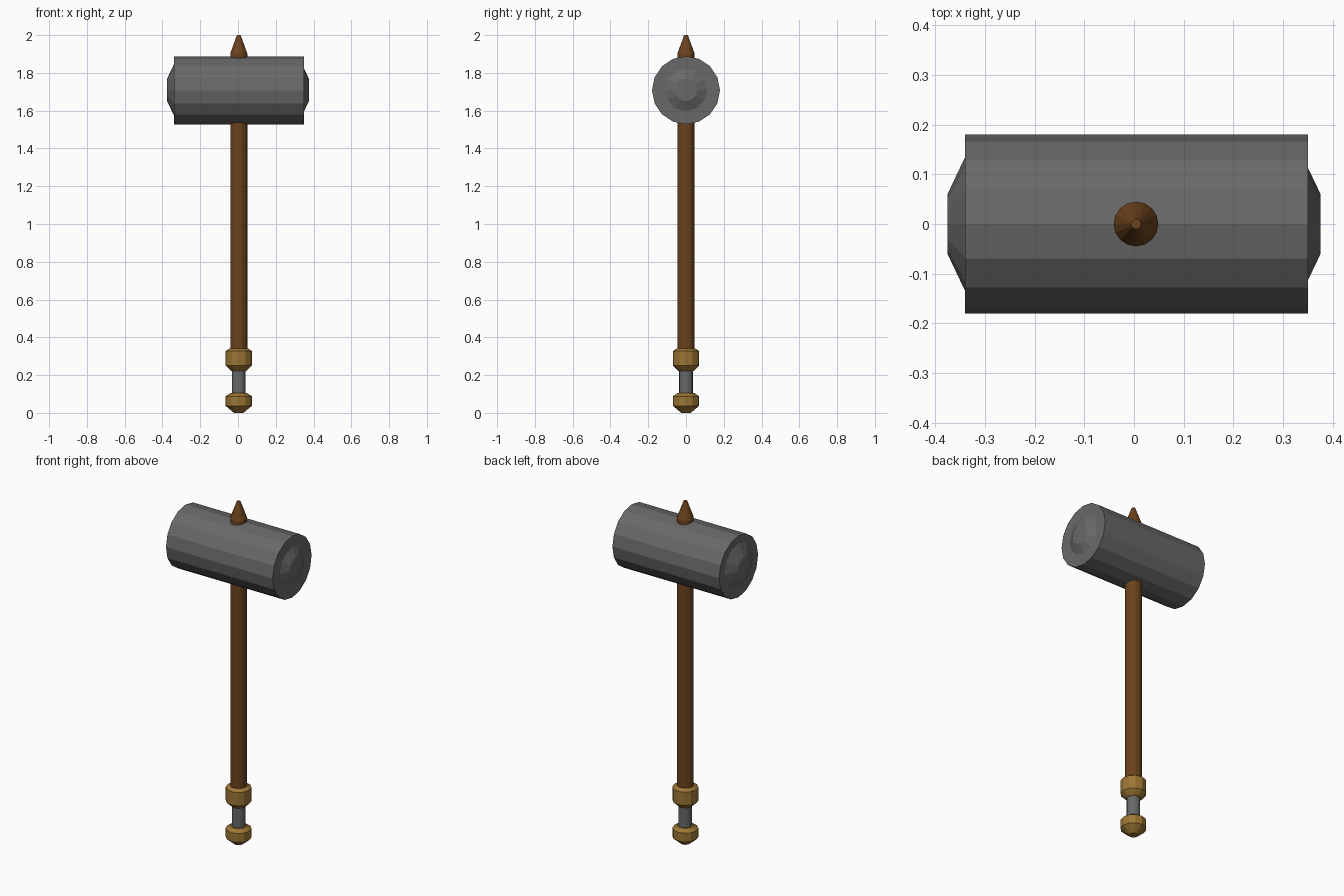
import bpy, bmesh
from math import cos, sin, pi

if "Cube" in bpy.data.objects:
    bpy.data.objects.remove(bpy.data.objects["Cube"])


def material(name, rgb):
    m = bpy.data.materials.new(name)
    m.diffuse_color = (*rgb, 1)
    m.use_nodes = True
    m.node_tree.nodes["Principled BSDF"].inputs["Base Color"].default_value = m.diffuse_color
    return m


wood = material("wood", (0.15, 0.055, 0.012))
brass = material("brass", (0.33, 0.18, 0.035))
steel = material("steel", (0.14, 0.14, 0.14))


def lathe(name, profile, sides, mat, center=(0, 0, 0), axis='Z'):
    """Closed faceted solid from (radius, height) pairs around the z or x axis."""
    bm = bmesh.new()
    rings = []
    for r, h in profile:
        ring = []
        for i in range(sides):
            a = 2 * pi * i / sides
            u, v = r * cos(a), r * sin(a)
            ring.append(bm.verts.new((u, v, h) if axis == 'Z' else (h, u, v)))
        rings.append(ring)
    for lo, hi in zip(rings, rings[1:]):
        for i in range(sides):
            j = (i + 1) % sides
            bm.faces.new((lo[i], lo[j], hi[j], hi[i]))
    bm.faces.new(rings[0][::-1])
    bm.faces.new(rings[-1])
    bmesh.ops.recalc_face_normals(bm, faces=bm.faces)
    me = bpy.data.meshes.new(name)
    bm.to_mesh(me)
    bm.free()
    me.materials.append(mat)
    ob = bpy.data.objects.new(name, me)
    ob.location = center
    bpy.context.collection.objects.link(ob)
    return ob


CX = 0.004  # handle and head sit slightly right of centre

# Hammer head and its bevelled striking faces
lathe("hammer_head", [(0.18, -0.345), (0.18, 0.345)], 16, steel, (0.005, 0, 1.708), 'X')
for side, name in ((-1, "striking_face_left"), (1, "striking_face_right")):
    lathe(name, [(0.14, side * 0.337), (0.06, side * 0.375)], 12, steel, (0, 0, 1.71), 'X')

# Wooden shaft ending in a blunt spike
lathe("shaft", [(0.045, 0.32), (0.045, 1.903), (0.01, 2.0)], 16, wood, (CX, 0, 0))

# Brass collar, steel grip and brass pommel
lathe("collar", [(0.04, 0.222), (0.069, 0.25), (0.069, 0.328), (0.05, 0.34)], 12, brass, (CX, 0, 0))
lathe("grip", [(0.036, 0.09), (0.036, 0.235)], 16, steel, (CX, 0, 0))
lathe("pommel", [(0.025, 0.0), (0.069, 0.037), (0.069, 0.088), (0.045, 0.105)], 12, brass, (CX, 0, 0))
